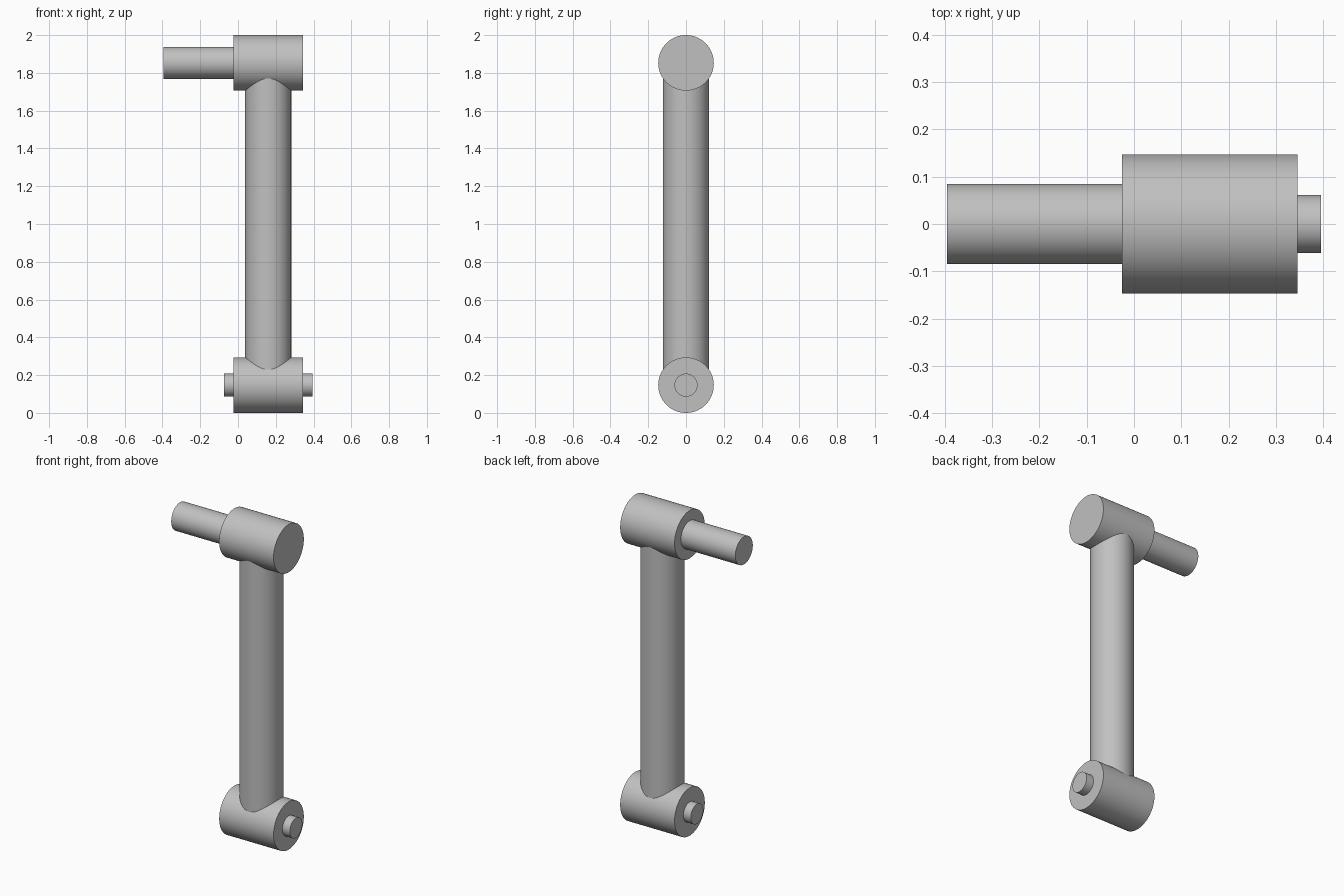
import bpy
import math

cube = bpy.data.objects.get("Cube")
if cube:
    bpy.data.objects.remove(cube, do_unlink=True)

# Single grey metal colour
GREY = (0.53, 0.53, 0.53, 1.0)
metal = bpy.data.materials.new("grey_metal")
metal.use_nodes = True
metal.diffuse_color = GREY
metal.node_tree.nodes["Principled BSDF"].inputs["Base Color"].default_value = GREY


def cylinder(name, radius, length, location, along_x=True):
    """Smooth cylinder with sharp rims, lying along x or standing along z."""
    turn = (0, math.pi / 2, 0) if along_x else (0, 0, 0)
    bpy.ops.mesh.primitive_cylinder_add(
        vertices=96, radius=radius, depth=length, location=location, rotation=turn)
    part = bpy.context.object
    part.name = name
    part.data.materials.append(metal)
    bpy.ops.object.shade_smooth_by_angle(angle=math.radians(30))
    return part


ARM_X = 0.16        # centre line of the arm
HUB_R = 0.147
HUB_LEN = 0.37
LOW_Z = HUB_R
TOP_Z = 2.0 - HUB_R

# Hubs at both ends of the arm
for name, z in (("lower_hub", LOW_Z), ("upper_hub", TOP_Z)):
    cylinder(name, HUB_R, HUB_LEN, (ARM_X, 0, z))

# Round arm running between the hub axes
cylinder("arm", 0.122, TOP_Z - LOW_Z, (ARM_X, 0, 1.0), along_x=False)

# Pin passing through the lower hub
cylinder("lower_pin", 0.061, 0.47, (ARM_X, 0, LOW_Z))

# Handle rod, rooted inside the upper hub
ROD_START, ROD_END = -0.395, 0.1
cylinder("handle_rod", 0.085, ROD_END - ROD_START,
         ((ROD_START + ROD_END) / 2, 0, TOP_Z))
